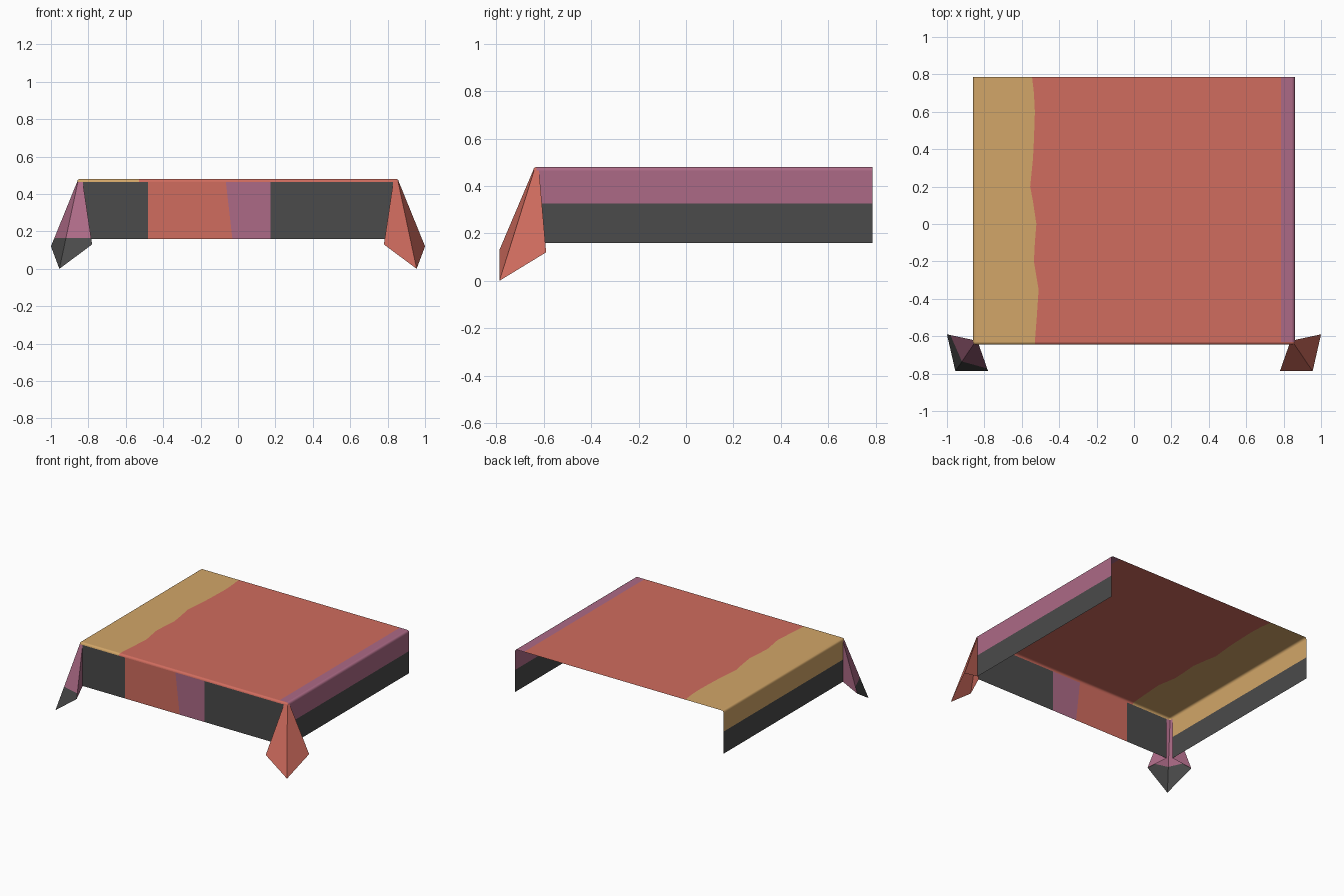
import bpy, bmesh, math
from mathutils import Vector

if "Cube" in bpy.data.objects:
    bpy.data.objects.remove(bpy.data.objects["Cube"])

X, YF, YB, ZT, ZB, R = 0.86, -0.645, 0.787, 0.48, 0.16, 0.015
XI, YI, ZI = X - R, YF + R, ZT - R      # where the rounded hem begins
XE, YE = 0.83, -0.62                    # where the hanging panels end

def material(name, rgb):
    m = bpy.data.materials.new(name)
    m.diffuse_color = (*rgb, 1)
    m.use_nodes = True
    m.node_tree.nodes["Principled BSDF"].inputs["Base Color"].default_value = m.diffuse_color
    return m

MATS = [material("coral", (0.63, 0.15, 0.112)), material("tan", (0.645, 0.381, 0.138)),
        material("mauve", (0.413, 0.144, 0.238)), material("charcoal", (0.069, 0.069, 0.069))]
CORAL, TAN, MAUVE, CHARCOAL = range(4)

def build(name, faces, smooth=False, cut_z=None, rule=None):
    """faces: list of (points, material); normals turned away from the middle."""
    bm = bmesh.new()
    for pts, mat in faces:
        f = bm.faces.new([bm.verts.new(p) for p in pts])
        f.material_index = mat
        f.smooth = smooth
        f.normal_update()
        if f.normal.dot(f.calc_center_median()) < 0:
            f.normal_flip()
    bmesh.ops.remove_doubles(bm, verts=bm.verts, dist=1e-5)
    if cut_z is not None:
        bmesh.ops.bisect_plane(bm, geom=bm.verts[:] + bm.edges[:] + bm.faces[:],
                               plane_co=(0, 0, cut_z), plane_no=(0, 0, 1))
    if rule:
        for f in bm.faces:
            f.material_index = rule(f)
    me = bpy.data.meshes.new(name)
    bm.to_mesh(me)
    bm.free()
    for m in MATS:
        me.materials.append(m)
    ob = bpy.data.objects.new(name, me)
    bpy.context.collection.objects.link(ob)
    return ob

# Top sheet: wavy tan stripe, coral field, mauve border
wave = [(YB, -.545), (.7, -.535), (.6, -.53), (.45, -.535), (.35, -.54), (.2, -.555), (.12, -.54),
        (0, -.522), (-.1, -.53), (-.2, -.535), (-.35, -.51), (-.5, -.52), (YI, -.53)]
top = []
for (ya, xa), (yb, xb) in zip(wave, wave[1:]):
    for la, lb, ra, rb, mat in ((-XI, -XI, xa, xb, TAN), (xa, xb, .785, .785, CORAL),
                                (.785, .785, XI, XI, MAUVE)):
        top.append([[(la, ya, ZT), (lb, yb, ZT), (rb, yb, ZT), (ra, ya, ZT)], mat])
build("top_sheet", top)

# Rounded hem along the three folded edges, with ball corners
N = 4
arc = [(R * math.sin(i * math.pi / 2 / N), R * math.cos(i * math.pi / 2 / N)) for i in range(N + 1)]
hem = []
for (o0, h0), (o1, h1) in zip(arc, arc[1:]):
    for x0, x1, mat in ((-XI, -.53, TAN), (-.53, XI, CORAL)):
        hem.append([[(x0, YI - o0, ZI + h0), (x1, YI - o0, ZI + h0),
                     (x1, YI - o1, ZI + h1), (x0, YI - o1, ZI + h1)], mat])
    for s, mat in ((-1, TAN), (1, MAUVE)):
        hem.append([[(s * (XI + o0), YI, ZI + h0), (s * (XI + o0), YB, ZI + h0),
                     (s * (XI + o1), YB, ZI + h1), (s * (XI + o1), YI, ZI + h1)], mat])
        for j in range(N):
            a, b = (k * math.pi / 2 / N for k in (j, j + 1))
            pt = lambda o, h, t: (s * (XI + o * math.sin(t)), YI - o * math.cos(t), ZI + h)
            quad = [pt(o0, h0, a), pt(o0, h0, b), pt(o1, h1, b), pt(o1, h1, a)]
            hem.append([quad[1:] if o0 == 0 else quad, TAN if s < 0 else CORAL])
build("rounded_hem", hem, smooth=True)

# Front panel: vertical colour blocks (x at top, x at bottom)
cuts = [(-XE, -XE), (-.48, -.48), (-.065, -.03), (.175, .175), (XE, XE)]
build("front_panel", [[[(a[0], YF, ZI), (a[1], YF, ZB), (b[1], YF, ZB), (b[0], YF, ZI)], mat]
                      for a, b, mat in zip(cuts, cuts[1:], (CHARCOAL, CORAL, MAUVE, CHARCOAL))])

# Side panels: coloured upper half, charcoal lower half
for name, s, mat in (("left_panel", -1, TAN), ("right_panel", 1, MAUVE)):
    build(name, [[[(s * X, YE, z0), (s * X, YB, z0), (s * X, YB, z1), (s * X, YE, z1)], m]
                 for z0, z1, m in ((ZI, .325, mat), (.325, ZB, CHARCOAL))])

# Folded corner flaps: two outer faces plus the folds running back to the panels
for name, s, mat in (("left_corner", -1, MAUVE), ("right_corner", 1, CORAL)):
    V = lambda x, y, z: Vector((s * x, y, z))
    p, q, apex = V(XE, YF, ZI), V(X, YE, ZI), V(.856, -.641, ZI)
    a, tip, b = V(.78, -.787, .13), V(.955, -.787, 0), V(1.0, -.59, .12)
    outer = [[[p, a, tip, apex], mat], [[apex, tip, b, q], mat]]
    if s < 0:
        build(name + "_flap", outer, cut_z=.165,
              rule=lambda f: MAUVE if f.calc_center_median().z > .165 else CHARCOAL)
    else:
        build(name + "_flap", outer)
    build(name + "_fold", [[[p, a, V(XE, YF, ZB)], mat], [[q, b, V(X, YE, ZB)], mat]])
